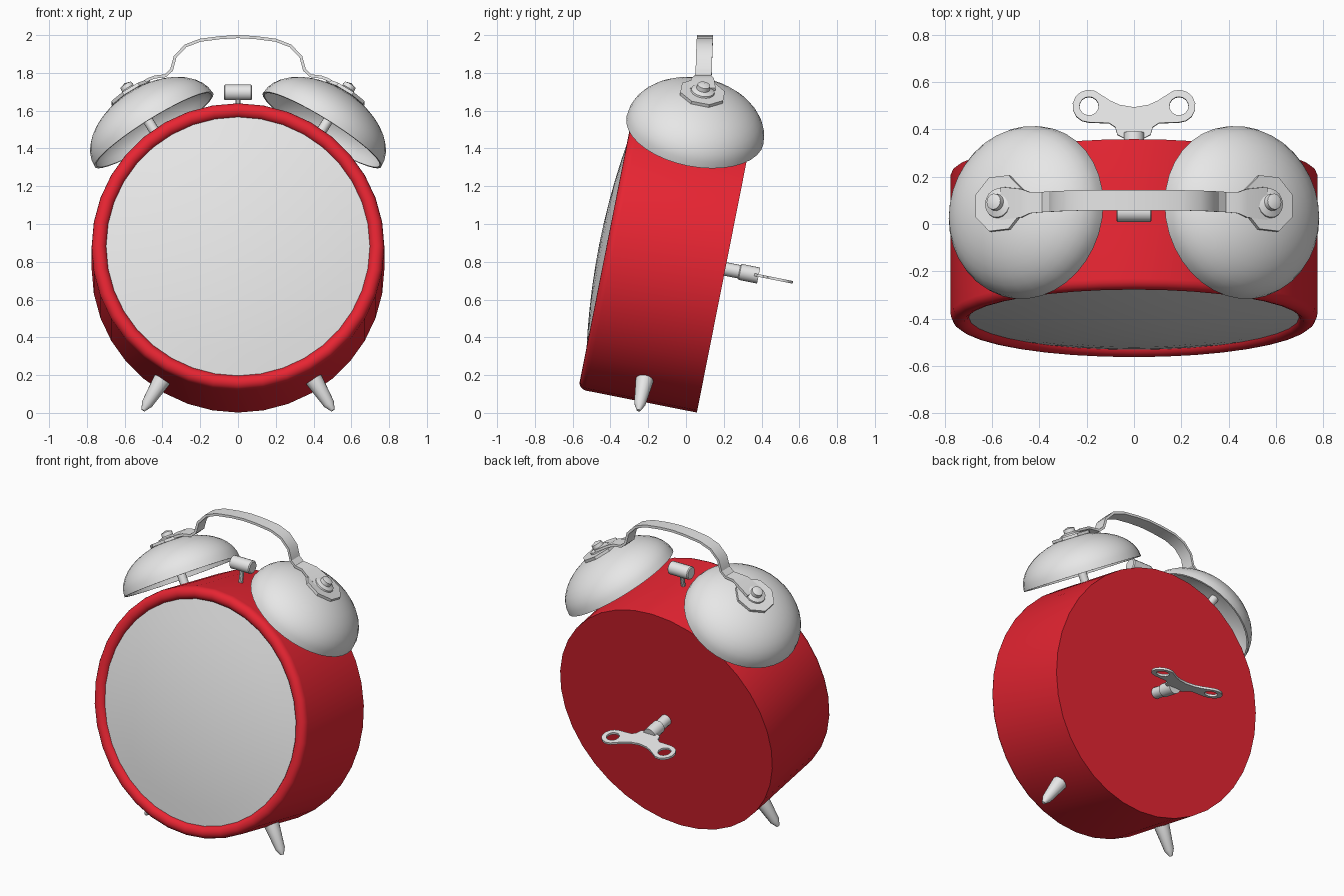
import bpy, bmesh
from math import sin, cos, pi, radians, sqrt
from mathutils import Matrix, Vector

if "Cube" in bpy.data.objects:
    bpy.data.objects.remove(bpy.data.objects["Cube"])


def material(name, rgb):
    m = bpy.data.materials.new(name)
    m.diffuse_color = (*rgb, 1)
    m.use_nodes = True
    m.node_tree.nodes["Principled BSDF"].inputs["Base Color"].default_value = m.diffuse_color
    return m


RED = material("red_enamel", (0.80, 0.018, 0.032))
GREY = material("pale_metal", (0.80, 0.80, 0.80))

# The whole clock leans back; local frame sits at the middle of the back plate
LEAN = Matrix.Translation((0, 0.208, 0.762)) @ Matrix.Rotation(radians(-11.2), 4, 'X')


def shift(x, y, z):
    return Matrix.Translation((x, y, z))


def turn(deg, axis):
    return Matrix.Rotation(radians(deg), 4, axis)


def finish(name, bm, matrix, mat):
    bmesh.ops.remove_doubles(bm, verts=bm.verts, dist=1e-5)
    bmesh.ops.recalc_face_normals(bm, faces=bm.faces)
    bm.transform(matrix)
    me = bpy.data.meshes.new(name)
    bm.to_mesh(me)
    bm.free()
    me.materials.append(mat)
    ob = bpy.data.objects.new(name, me)
    bpy.context.collection.objects.link(ob)
    return ob


def lathe(name, profile, matrix, mat, segs=32):
    """Revolve (radius, height) points about local z."""
    bm = bmesh.new()
    rings = [[bm.verts.new((r * cos(2 * pi * i / segs), r * sin(2 * pi * i / segs), h))
              for i in range(segs)] for r, h in profile]
    for a, b in zip(rings, rings[1:]):
        for i in range(segs):
            j = (i + 1) % segs
            bm.faces.new((a[i], a[j], b[j], b[i]))
    return finish(name, bm, matrix, mat)


# Case with rounded front rim
FORWARD = LEAN @ turn(90, 'X')
rim = [(0.735 + 0.04 * cos(a * pi / 8), 0.60 + 0.04 * sin(a * pi / 8)) for a in range(9)]
lathe("case", [(0, 0), (0.775, 0)] + rim + [(0, 0.595)], FORWARD, RED, 36)

# Domed front glass
dome = [(0.70 * k / 6, 0.615 + 0.065 * (1 - (k / 6) ** 2)) for k in range(7)]
lathe("front_glass", dome + [(0.70, 0.60), (0, 0.60)], FORWARD, GREY, 36)

R, H = 0.37, 0.235
outer = [(R * cos(k * pi / 20), H * sin(k * pi / 20)) for k in range(11)]
inner = [((R - 0.012) * cos(k * pi / 20), (H - 0.012) * sin(k * pi / 20)) for k in range(10, -1, -1)]
for side, s in (("left", -1), ("right", 1)):
    # Bell, post, washer and finial share one axis
    axis = LEAN @ shift(s * 0.445, -0.30, 0.69) @ turn(s * 31.5, 'Y')
    lathe(side + "_bell", outer + inner + outer[:1], axis, GREY, 36)
    lathe(side + "_bell_post", [(0, -0.12), (0.027, -0.12), (0.027, 0.23), (0, 0.23)], axis, GREY, 12)
    lathe(side + "_washer", [(0, 0.225), (0.125, 0.225), (0.125, 0.243), (0, 0.243)],
          axis @ turn(22.5, 'Z'), GREY, 8)
    lathe(side + "_finial", [(0, 0.24), (0.065, 0.24), (0.062, 0.252), (0.036, 0.262),
                             (0.034, 0.285), (0, 0.297)], axis, GREY, 16)
    # Tapered foot
    foot = LEAN @ shift(0, -0.305, 0) @ turn(s * 148.6, 'Y')
    lathe(side + "_foot", [(0, 0.73), (0.052, 0.73), (0.03, 0.925), (0.01, 0.965), (0, 0.965)],
          foot, GREY, 16)

# Handle strap: (x, y, z, half width) for one half, then mirrored
half = [(0.56, 0.087, 1.713, 0.07), (0.475, 0.088, 1.765, 0.06), (0.44, 0.09, 1.778, 0.045),
        (0.385, 0.093, 1.785, 0.043), (0.352, 0.094, 1.815, 0.043), (0.333, 0.096, 1.885, 0.043),
        (0.278, 0.098, 1.943, 0.043), (0.20, 0.10, 1.973, 0.043), (0.09, 0.10, 1.987, 0.043)]
path = half + [(0, 0.10, 1.992, 0.043)] + [(-x, y, z, w) for x, y, z, w in reversed(half)]
bm = bmesh.new()
sections = []
for i, (x, y, z, w) in enumerate(path):
    p, q = path[max(i - 1, 0)], path[min(i + 1, len(path) - 1)]
    n = Vector((q[2] - p[2], 0, p[0] - q[0])).normalized() * 0.008
    c = Vector((x, y, z))
    e = Vector((0, w, 0))
    sections.append([bm.verts.new(v) for v in (c + n + e, c + n - e, c - n - e, c - n + e)])
for a, b in zip(sections, sections[1:]):
    for k in range(4):
        bm.faces.new((a[k], a[(k + 1) % 4], b[(k + 1) % 4], b[k]))
bm.faces.new(sections[0])
bm.faces.new(sections[-1])
finish("handle_strap", bm, Matrix(), GREY)

# Hammer between the bells
hammer = LEAN @ shift(0, -0.336, 0.886)
lathe("hammer_head", [(0, -0.075), (0.036, -0.075), (0.042, -0.069), (0.042, 0.069),
                      (0.036, 0.075), (0, 0.075)], hammer @ turn(90, 'Y'), GREY, 16)
lathe("hammer_stem", [(0, -0.14), (0.014, -0.14), (0.014, 0), (0, 0)], hammer, GREY, 10)

# Winding key shaft
BACKWARD = LEAN @ turn(-90, 'X')
lathe("key_shaft", [(0, -0.01), (0.036, -0.01), (0.036, 0.075), (0.043, 0.08), (0.043, 0.18), (0, 0.18)],
      BACKWARD, GREY, 16)

# Winding key plate: flat outline with two holes, thickened
wing = [(0.19 + 0.07 * cos(radians(a)), 0.295 + 0.07 * sin(radians(a))) for a in range(-90, 136, 25)]
right = [(0.035, 0.09), (0.038, 0.155), (0.07, 0.172), (0.08, 0.205), (0.105, 0.222)] + wing
right += [(0.10, 0.318), (0.06, 0.30)]
outline = right + [(0, 0.29)] + [(-x, y) for x, y in reversed(right)]
holes = [[(s * 0.19 + 0.04 * cos(k * pi / 8), 0.295 + 0.04 * sin(k * pi / 8)) for k in range(16)]
         for s in (-1, 1)]
curve = bpy.data.curves.new("key_outline", 'CURVE')
curve.dimensions = '2D'
curve.fill_mode = 'BOTH'
curve.extrude = 0.007
for pts in [outline] + holes:
    sp = curve.splines.new('POLY')
    sp.points.add(len(pts) - 1)
    for p, (x, y) in zip(sp.points, pts):
        p.co = (x, y, 0, 1)
    sp.use_cyclic_u = True
temp = bpy.data.objects.new("key_outline", curve)
bpy.context.collection.objects.link(temp)
bpy.context.view_layer.update()
flat = bpy.data.meshes.new_from_object(temp.evaluated_get(bpy.context.evaluated_depsgraph_get()))
bm = bmesh.new()
bm.from_mesh(flat)
bpy.data.objects.remove(temp)
# outline y runs along the key axis, which points to local +y (the back)
finish("key_plate", bm, LEAN, GREY)

# Smooth shading with sharp edges kept
for ob in bpy.context.scene.objects:
    ob.select_set(True)
    bpy.context.view_layer.objects.active = ob
bpy.ops.object.shade_smooth_by_angle(angle=radians(32))
